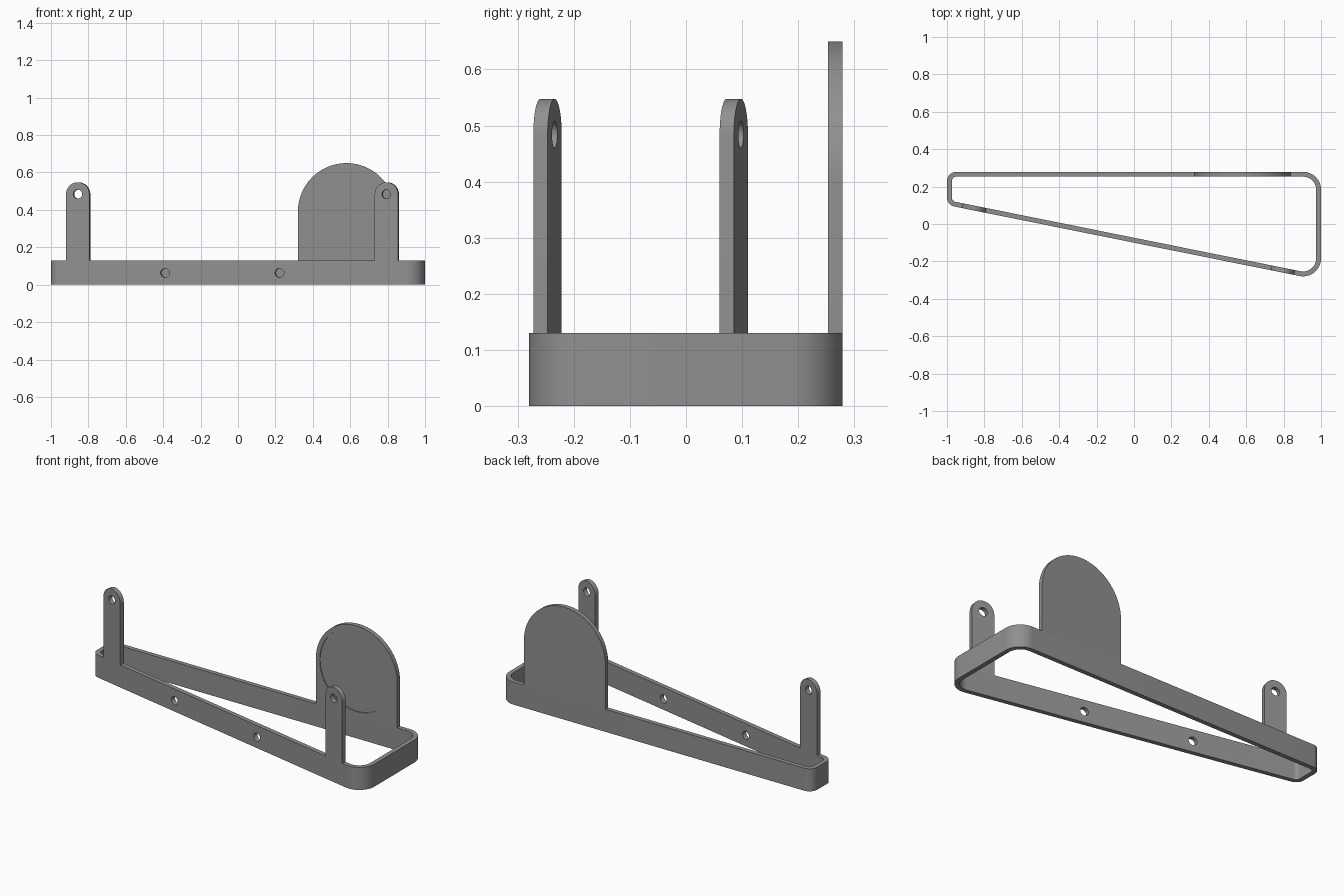
import bpy, bmesh, math
from mathutils import Matrix, Vector

if "Cube" in bpy.data.objects:
    bpy.data.objects.remove(bpy.data.objects["Cube"])

T = 0.026                     # wall thickness
BAND_H = 0.13
SLOPE = math.atan(0.2012)     # angle of the slanted front wall

grey = bpy.data.materials.new("grey")
grey.diffuse_color = (0.28, 0.28, 0.28, 1)
grey.use_nodes = True
grey.node_tree.nodes["Principled BSDF"].inputs["Base Color"].default_value = grey.diffuse_color


def arc(cx, cy, r, a0, a1, n=16):
    return [(cx + r * math.cos(math.radians(a0 + (a1 - a0) * i / n)),
             cy + r * math.sin(math.radians(a0 + (a1 - a0) * i / n))) for i in range(n + 1)]


def circle(cx, cy, r, n=48):
    return arc(cx, cy, r, 0, 360, n)[:-1]


def prism(name, pts, w0, w1, mat=Matrix()):
    """Extrude a 2D outline from w0 to w1 and place it."""
    bm = bmesh.new()
    face = bm.faces.new([bm.verts.new((u, v, w0)) for u, v in pts])
    ext = bmesh.ops.extrude_face_region(bm, geom=[face])["geom"]
    bmesh.ops.translate(bm, vec=(0, 0, w1 - w0),
                        verts=[g for g in ext if isinstance(g, bmesh.types.BMVert)])
    bmesh.ops.recalc_face_normals(bm, faces=bm.faces)
    bm.transform(mat)
    me = bpy.data.meshes.new(name)
    bm.to_mesh(me)
    bm.free()
    me.materials.append(grey)
    ob = bpy.data.objects.new(name, me)
    bpy.context.collection.objects.link(ob)
    return ob


def cut(ob, cutter):
    """Subtract the cutter, bake the result and delete the cutter."""
    mod = ob.modifiers.new("cut", "BOOLEAN")
    mod.operation, mod.solver, mod.object = "DIFFERENCE", "EXACT", cutter
    bpy.context.view_layer.update()
    me = bpy.data.meshes.new_from_object(ob.evaluated_get(bpy.context.evaluated_depsgraph_get()))
    ob.modifiers.clear()
    ob.data = me
    bpy.data.objects.remove(cutter)


def wall_y(x):
    return -0.1 - math.tan(SLOPE) * x


def wall_frame(x):
    """Frame on the slanted wall: u along it, v up, w outward."""
    u = Vector((math.cos(SLOPE), -math.sin(SLOPE), 0))
    v = Vector((0, 0, 1))
    m = Matrix((u, v, u.cross(v))).transposed().to_4x4()
    m.translation = (x, wall_y(x), 0)
    return m


def band_outline(inset):
    big, small, back, k = 0.096, 0.05, 0.279, 1 / math.cos(SLOPE)
    s = math.degrees(SLOPE)
    xr, xl = 1 - big, small - 1
    return (arc(xr, wall_y(xr) + big * k, big - inset, -90 - s, 0)
            + arc(xr, back - big, big - inset, 0, 90)
            + arc(xl, back - small, small - inset, 90, 180)
            + arc(xl, wall_y(xl) + small * k, small - inset, 180, 270 - s))


# Rounded band with two screw holes in the slanted wall
band = prism("base_band", band_outline(0), 0, BAND_H)
cut(band, prism("band_cutter", band_outline(T), -0.1, 0.3))
for x in (-0.39, 0.222):
    cut(band, prism("screw_cutter", circle(0, 0.063, 0.024), -0.06, 0.04, wall_frame(x)))

# Upright lugs with round tops and eyes
parts = [band]
for side, x in (("left", -0.857), ("right", 0.793)):
    r, z = 0.0635, 0.484
    pts = [(-r, BAND_H), (r, BAND_H)] + arc(0, z, r, 0, 180, 24)
    lug = prism(side + "_lug", pts, -T, 0, wall_frame(x))
    cut(lug, prism("eye_cutter", circle(0, z, 0.024), -0.06, 0.04, wall_frame(x)))
    parts.append(lug)

# Round-topped back plate with a shallow round recess on its inner face
back_frame = Matrix.Translation((0.58, 0.279, 0)) @ Matrix.Rotation(math.pi / 2, 4, "X")
plate = prism("back_plate", [(-0.26, BAND_H), (0.26, BAND_H)] + arc(0, 0.39, 0.26, 0, 180, 48),
              0, T, back_frame)
cut(plate, prism("recess_cutter", circle(0, 0.39, 0.235, 64), T - 0.004, T + 0.05, back_frame))
parts.append(plate)

# Smooth rounded surfaces, keep edges sharp
bpy.ops.object.select_all(action="DESELECT")
for ob in parts:
    ob.select_set(True)
bpy.context.view_layer.objects.active = band
bpy.ops.object.shade_smooth_by_angle(angle=math.radians(30))
